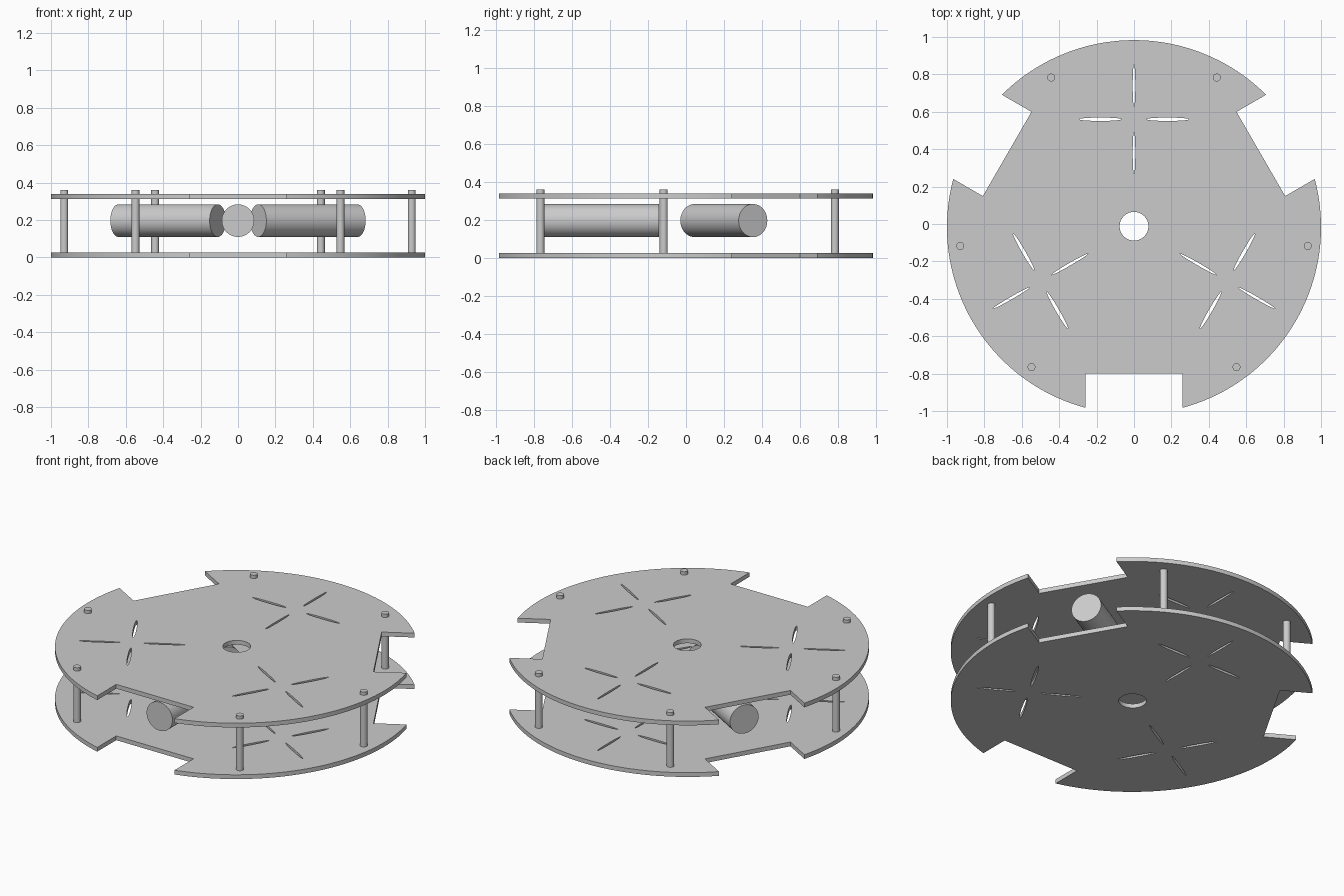
import bpy, bmesh, math
from mathutils import Matrix, Vector

if "Cube" in bpy.data.objects:
    bpy.data.objects.remove(bpy.data.objects["Cube"])

CY = -0.017            # centre of the round plates
NOTCHES = (30, 150, 270)

grey = bpy.data.materials.new("plain_grey")
grey.diffuse_color = (0.6, 0.6, 0.6, 1)
grey.use_nodes = True
grey.node_tree.nodes["Principled BSDF"].inputs["Base Color"].default_value = grey.diffuse_color


def turn(x, y, deg):
    a = math.radians(deg)
    return (x * math.cos(a) - y * math.sin(a), x * math.sin(a) + y * math.cos(a))


def ellipse(cx, cy, rx, ry, n, deg=0):
    return [turn(cx + rx * math.cos(2 * math.pi * i / n),
                 cy + ry * math.sin(2 * math.pi * i / n), deg) for i in range(n)]


def outline():
    """Disc edge with three rectangular wheel notches."""
    half, depth = 0.26, 0.783
    h = math.degrees(math.asin(half))
    pts = []
    for k in NOTCHES:
        pts += [turn(depth, -half, k), turn(depth, half, k)]
        for i in range(41):
            pts.append(turn(1, 0, k + h + (120 - 2 * h) * i / 40))
    return pts


def plate_loops():
    loops = [outline(), ellipse(0, 0.005, 0.077, 0.077, 40)]
    for k in (90, 210, 330):               # four slots around each mount
        for d in (-0.18, 0.18):
            loops.append(ellipse(0.577 + d, 0, 0.115, 0.007, 14, k))
            loops.append(ellipse(0.577, d, 0.009, 0.115, 14, k))
    return loops


def plate(name, z0, z1):
    cu = bpy.data.curves.new(name + "_profile", 'CURVE')
    cu.dimensions, cu.fill_mode = '2D', 'BOTH'
    cu.extrude = (z1 - z0) / 2
    for pts in plate_loops():
        s = cu.splines.new('POLY')
        s.points.add(len(pts) - 1)
        for p, (x, y) in zip(s.points, pts):
            p.co = (x, y, 0, 1)
        s.use_cyclic_u = True
    tmp = bpy.data.objects.new(name + "_profile", cu)
    bpy.context.collection.objects.link(tmp)
    me = bpy.data.meshes.new_from_object(
        tmp.evaluated_get(bpy.context.evaluated_depsgraph_get()))
    bpy.data.objects.remove(tmp)
    bm = bmesh.new()
    bm.from_mesh(me)
    bmesh.ops.remove_doubles(bm, verts=bm.verts, dist=1e-5)
    bmesh.ops.recalc_face_normals(bm, faces=bm.faces)
    bmesh.ops.translate(bm, verts=bm.verts, vec=(0, CY, (z0 + z1) / 2))
    finish(name, bm)


def rod(name, a, b, r, n):
    a, b = Vector(a), Vector(b)
    bm = bmesh.new()
    m = Matrix.Translation((a + b) / 2) @ (b - a).to_track_quat('Z', 'Y').to_matrix().to_4x4()
    bmesh.ops.create_cone(bm, cap_ends=True, segments=n, radius1=r, radius2=r,
                          depth=(b - a).length, matrix=m)
    finish(name, bm)


def finish(name, bm):
    me = bpy.data.meshes.new(name)
    bm.to_mesh(me)
    bm.free()
    me.materials.clear()
    me.materials.append(grey)
    ob = bpy.data.objects.new(name, me)
    bpy.context.collection.objects.link(ob)
    bpy.ops.object.select_all(action='DESELECT')
    ob.select_set(True)
    bpy.context.view_layer.objects.active = ob
    bpy.ops.object.shade_smooth_by_angle(angle=math.radians(30))


# Two matching decks
plate("bottom_plate", 0, 0.026)
plate("top_plate", 0.314, 0.34)

# Standoff posts, poking through the top deck
for x, y in ((0.443, 0.783), (0.929, -0.117), (0.548, -0.765)):
    for side, sx in (("right", 1), ("left", -1)):
        rod("post_" + side, (sx * x, y, 0.02), (sx * x, y, 0.36), 0.021, 24)

# Motors pointing at the notches
for k in NOTCHES:
    (x0, y0), (x1, y1) = turn(0.125, 0, k), turn(0.738, 0, k)
    rod("motor", (x0, y0 + CY, 0.197), (x1, y1 + CY, 0.197), 0.087, 48)
